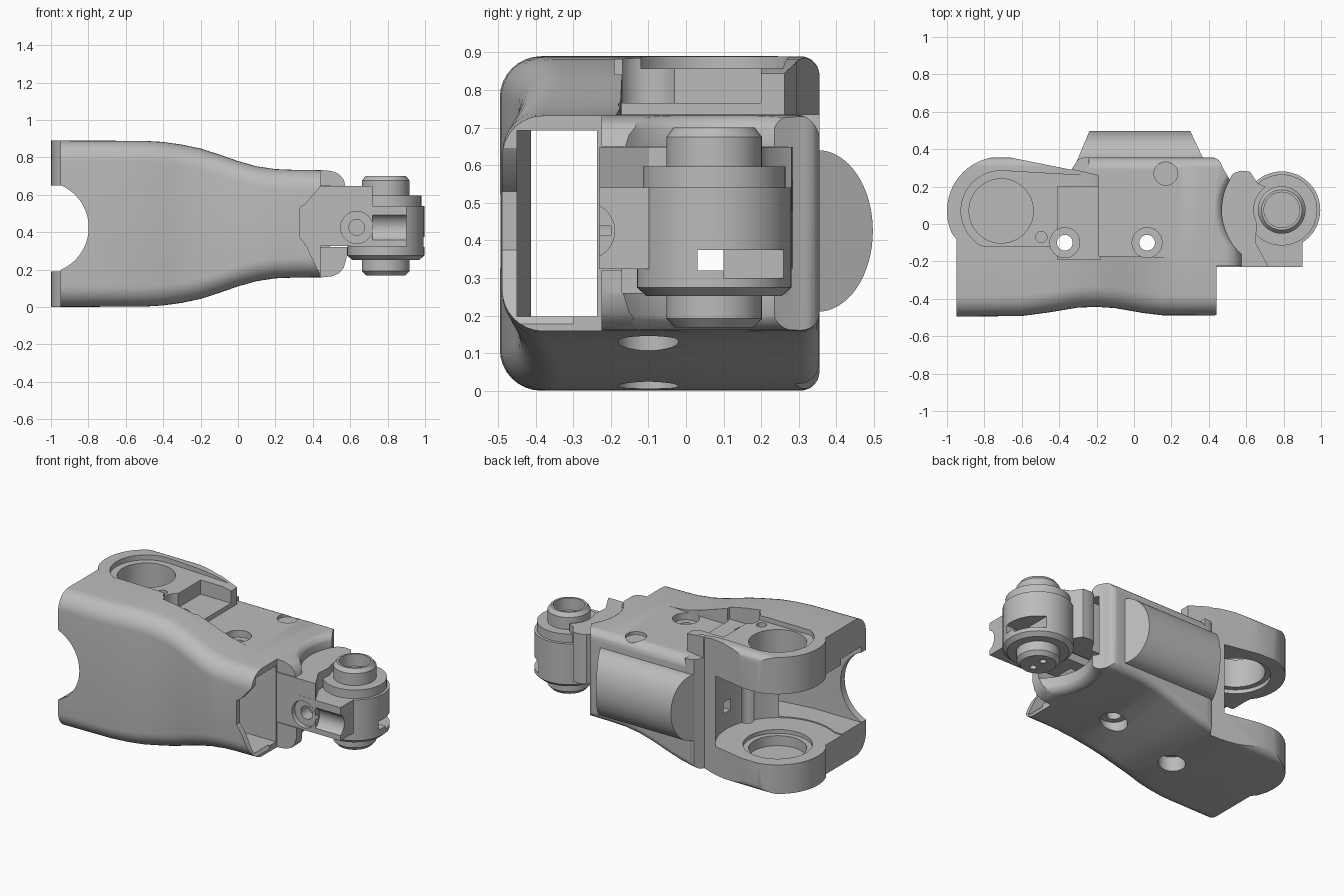
import bpy, bmesh, math

if "Cube" in bpy.data.objects:
    bpy.data.objects.remove(bpy.data.objects["Cube"])

grey = bpy.data.materials.new("plain grey")
grey.use_nodes = True
GREY = (0.5, 0.5, 0.5, 1)
grey.diffuse_color = GREY
grey.node_tree.nodes["Principled BSDF"].inputs["Base Color"].default_value = GREY


def loft(name, rings):
    """Closed skin through rings that share one point count."""
    bm = bmesh.new()
    rows = [[bm.verts.new(p) for p in ring] for ring in rings]
    n = len(rows[0])
    for a, b in zip(rows, rows[1:]):
        for i in range(n):
            j = (i + 1) % n
            bm.faces.new((a[i], a[j], b[j], b[i]))
    bm.faces.new(rows[0])
    bm.faces.new(rows[-1])
    bmesh.ops.recalc_face_normals(bm, faces=bm.faces)
    mesh = bpy.data.meshes.new(name)
    bm.to_mesh(mesh)
    bm.free()
    mesh.materials.append(grey)
    ob = bpy.data.objects.new(name, mesh)
    bpy.context.collection.objects.link(ob)
    return ob


def prism(name, pts, lo, hi, axis="z"):
    place = {"z": lambda a, b, h: (a, b, h), "y": lambda a, b, h: (a, h, b),
             "x": lambda a, b, h: (h, a, b)}[axis]
    return loft(name, [[place(a, b, h) for a, b in pts] for h in (lo, hi)])


def box(name, x, y, z):
    return prism(name, [(x[0], y[0]), (x[1], y[0]), (x[1], y[1]), (x[0], y[1])], *z)


def arc(cx, cy, r, start=0, end=360, n=48):
    steps = n if end - start == 360 else n + 1
    return [(cx + r * math.cos(math.radians(start + (end - start) * i / n)),
             cy + r * math.sin(math.radians(start + (end - start) * i / n)))
            for i in range(steps)]


def lathe(name, centre, profile):
    """Stack of circles from (radius, height) pairs."""
    return loft(name, [[(x, y, h) for x, y in arc(*centre, r)] for r, h in profile])


def combine(ob, other, how="DIFFERENCE"):
    mod = ob.modifiers.new("shape", "BOOLEAN")
    mod.operation, mod.solver, mod.object = how, "EXACT", other
    bpy.context.view_layer.objects.active = ob
    bpy.ops.object.modifier_apply(modifier=mod.name)
    bpy.data.objects.remove(other)


def finish(ob, angle=30):
    bpy.ops.object.select_all(action="DESELECT")
    ob.select_set(True)
    bpy.context.view_layer.objects.active = ob
    bpy.ops.object.shade_smooth_by_angle(angle=math.radians(angle))


def mix(table, x):
    """Linear interpolation through (x, value) pairs."""
    for (a, u), (b, v) in zip(table, table[1:]):
        if x <= b:
            return u + (v - u) * max(0, (x - a) / (b - a))
    return table[-1][1]


KNUCKLE = (-0.71, 0.07)
HINGE = (0.79, 0.075)

# Housing: rounded sections swept along x, narrowing towards the hinge
top = [(-1, .89), (-.5, .888), (-.4, .882), (-.3, .868), (-.2, .847), (-.1, .815),
       (0, .78), (.1, .752), (.2, .737), (.3, .733), (.6, .73)]
front = [(-1, -.496), (-.6, -.492), (-.45, -.472), (-.3, -.447), (-.2, -.443),
         (-.1, -.45), (.05, -.476), (.15, -.488), (.6, -.49)]


def section(x, inset=0):
    z1, y0, y1 = mix(top, x) - inset, mix(front, x) + inset, .355 - inset
    z0 = .89 - z1
    rf, rb = .11, .05
    ring = []
    for cy, cz, r, a in ((y1 - rb, z1 - rb, rb, 0), (y0 + rf, z1 - rf, rf, 90),
                         (y0 + rf, z0 + rf, rf, 180), (y1 - rb, z0 + rb, rb, 270)):
        ring += arc(cy, cz, r, a, a + 90, 8)
    return [(x, y, z) for y, z in ring]


stations = [-1.02, -.6] + [-.5 + .05 * i for i in range(20)]
rings = [section(x) for x in stations]
rings += [section(.50, .004), section(.54, .02), section(.565, .05), section(.58, .1)]
housing = loft("housing", rings)

# Plan outline: knuckle ears, body and front cover
plan = [(-.95, -.6), (.44, -.6), (.44, -.225), (.59, -.225)]
plan += arc(*HINGE, .32, 236, 150, 12)[1:]
plan += [(.475, .3)] + arc(.415, .3, .056, 20, 90, 5)
plan += [(-.27, .356), (-.30, .345), (-.335, .29)]
plan += arc(*KNUCKLE, .29, 82, 205, 24) + [(-.95, -.08)]
combine(housing, prism("plan_cutter", plan, -.1, 1), "INTERSECT")

# Fillet that softens the concave body end at its top and bottom
fillet = [(.315 + .06 * (1 - math.cos(a)), .06 * math.sin(a))
          for a in [math.pi * i / 12 for i in range(7)]]
end_profile = [(.375, .1)] + [(r, .22 - h) for r, h in reversed(fillet)]
end_profile += [(r, .675 + h) for r, h in fillet] + [(.375, .8)]

cutters = [
    # flat body top beside the raised ear and front cover, with a round rear edge
    prism("body_top", [(-.55, .345), (-.19, .262), (-.19, -.17), (.1, -.175), (.4, -.2),
                       (.7, -.2), (.7, .6), (-.55, .6)], .735, 1),
    prism("rear_edge", arc(.285, .665, .071, 0, 90, 8) + [(.285, .8), (.4, .8), (.4, .665)],
          -.24, .7, "x"),
    lathe("end_fillet", HINGE, end_profile),
    # gap between the ears, with a round inner end
    box("gap", (-1.2, -.55), (-.25, .6), (.19, .65)),
    prism("gap_end", arc(*KNUCKLE, .37), .19, .65),
    # channel behind the front cover
    prism("channel", [(-1.2, -.45), (-.6, -.45), (-.33, -.412), (-.15, -.412), (.1, -.45),
                      (.7, -.45), (.7, -.237), (-1.2, -.237)], .197, .692),
    # curved bite and end notch of the cover
    prism("bite", arc(-1.044, .425, .246), -.7, -.1, "y"),
    prism("notch", [(.5, .74), (.43, .63), (.36, .55), (.33, .53), (.33, .375),
                    (.37, .32), (.43, .19), (.5, .1)], -.6, -.3, "y"),
    # hollow for the hinge link
    box("link_hollow", (.25, .8), (-.17, .27), (.26, .65)),
    box("link_front_slot", (.44, .8), (-.3, .2), (.32, .65)),
    box("cable_hole", (-.6, .5), (.03, .1), (.3, .375)),
    # ear bores and the shallow recess on top
    prism("ear_bore", arc(*KNUCKLE, .172), .5, 1),
    prism("blind_bore", arc(*KNUCKLE, .172), .1, .5),
    prism("bore_seats", arc(*KNUCKLE, .205), .165, .675),
    prism("recess", arc(*KNUCKLE, .215, 90, 240, 24) + [(-.45, -.12), (-.19, -.12), (-.19, .255)],
          .857, 1),
    box("square_pocket", (-.41, -.18), (-.19, .2), (.765, 1)),
    prism("pin_hole", arc(-.495, -.07, .03), .8, 1),
    prism("top_dimple", arc(.17, .27, .063), .715, 1),
]
for x, low, high in ((-.37, .1, .7), (.07, .17, .69)):
    cutters += [prism("screw_hole", arc(x, -.1, .042), -.1, 1),
                prism("screw_seat_top", arc(x, -.1, .08), high, 1),
                prism("screw_seat_bottom", arc(x, -.1, .08), -.1, low)]
for cutter in cutters:
    combine(housing, cutter)
finish(housing)

# Rear pad: half-oval section with slanted ends
oval = [(.34, .21)] + [(.35 + .147 * math.cos(a), .425 + .215 * math.sin(a))
        for a in [math.pi * (i / 32 - .5) for i in range(33)]] + [(.34, .64)]
pad = loft("rear_pad", [[(-.3 + (y - .35) * .42, y, z) for y, z in oval],
                        [(.37 - (y - .35) * .47, y, z) for y, z in oval]])
finish(pad)

# Hinge link: arm reaching out of the housing
arm = [(.28, .2), (.48, .19), (.53, .27), (.57, .285), (.62, .28), (.66, .22),
       (.70, .2), (.66, .05), (.65, -.1), (.72, -.23), (.44, -.23), (.44, -.05), (.28, -.05)]
link = prism("hinge_link", arm, .325, .648)
combine(link, box("lug", (.6, .9), (-.231, .06), (.324, .54)), "UNION")
combine(link, prism("groove", arc(-.265, .425, .075), .72, 1, "x"))
combine(link, prism("barrel_space", arc(*HINGE, .15), .2, .8))
combine(link, prism("screw_seat", arc(.635, .425, .086), -.4, -.2, "y"))
combine(link, prism("screw_bore", arc(.635, .425, .042), -.4, -.12, "y"))
combine(link, box("cable_hole", (.2, .8), (.03, .1), (.3, .375)))
finish(link)

# Barrel around the hinge pin
barrel = lathe("hinge_barrel", HINGE, [(.18, .252), (.206, .275), (.206, .54), (.19, .541),
                                       (.19, .597)])
combine(barrel, box("barrel_slot", (.88, 1.1), (.1, .4), (.3, .375)))
combine(barrel, box("cable_hole", (.5, 1.1), (.03, .1), (.32, .375)))
finish(barrel)

# Pin ends with chamfers, cupped on top
for name, steps in (("pin_top", [(.127, .58), (.127, .675), (.108, .7), (.095, .7), (.095, .62)]),
                    ("pin_bottom", [(.127, .27), (.127, .192), (.105, .168)])):
    pin = lathe(name, HINGE, steps)
    if name == "pin_bottom":
        for dy in (-.045, .045):
            combine(pin, prism("key_hole", arc(HINGE[0], HINGE[1] + dy, .02, n=16), .1, .2))
    finish(pin)
